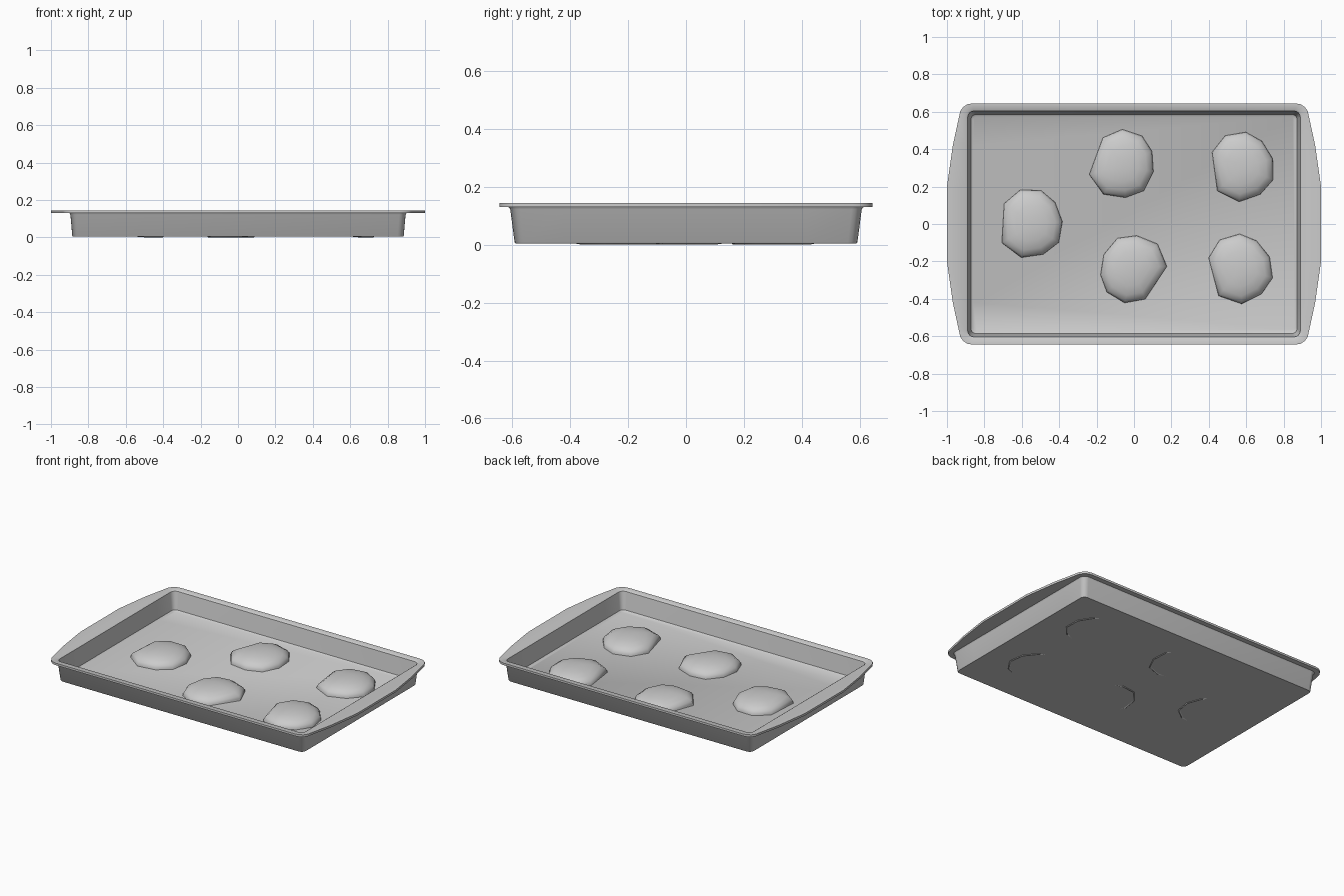
import bpy
import bmesh
import math

cube = bpy.data.objects.get("Cube")
if cube:
    bpy.data.objects.remove(cube, do_unlink=True)

GREY = (0.6, 0.6, 0.6, 1.0)
grey = bpy.data.materials.new("grey")
grey.use_nodes = True
grey.diffuse_color = GREY
grey.node_tree.nodes["Principled BSDF"].inputs["Base Color"].default_value = GREY


def loft(name, rings, angle):
    """Skin a stack of closed loops, cap both ends, shade smooth."""
    bm = bmesh.new()
    loops = [[bm.verts.new(p) for p in ring] for ring in rings]
    for low, high in zip(loops, loops[1:]):
        for i in range(len(low)):
            j = (i + 1) % len(low)
            bm.faces.new((low[i], low[j], high[j], high[i]))
    bm.faces.new(loops[0][::-1])
    bm.faces.new(loops[-1])
    bmesh.ops.recalc_face_normals(bm, faces=bm.faces)
    mesh = bpy.data.meshes.new(name)
    bm.to_mesh(mesh)
    bm.free()
    mesh.materials.append(grey)
    obj = bpy.data.objects.new(name, mesh)
    bpy.context.collection.objects.link(obj)
    bpy.ops.object.select_all(action="DESELECT")
    obj.select_set(True)
    bpy.context.view_layer.objects.active = obj
    bpy.ops.object.shade_smooth_by_angle(angle=math.radians(angle))
    return obj


def tray_loop(hx, hy, r, z, bulge=0.0):
    """Rounded rectangle whose short sides can swell into handles."""
    quarter = [(hx + bulge, 0.2), (hx + bulge * 0.52, 0.42)]
    for k in range(5):
        a = math.pi / 8 * k
        quarter.append((hx - r + r * math.cos(a), hy - r + r * math.sin(a)))
    half = quarter + [(-x, y) for x, y in reversed(quarter)]
    return [(x, y, z) for x, y in half + [(-x, -y) for x, y in half]]


# Baking tray: outside wall, flared rim with end handles, inside wall, floor
loft("baking_tray", [
    tray_loop(0.882, 0.588, 0.03, 0.004),
    tray_loop(0.886, 0.592, 0.033, 0.008),
    tray_loop(0.896, 0.607, 0.035, 0.122),
    tray_loop(0.902, 0.613, 0.038, 0.130),
    tray_loop(0.935, 0.645, 0.07, 0.130, 0.065),
    tray_loop(0.935, 0.645, 0.07, 0.144, 0.065),
    tray_loop(0.898, 0.611, 0.038, 0.144),
    tray_loop(0.889, 0.604, 0.033, 0.138),
    tray_loop(0.872, 0.586, 0.028, 0.026),
    tray_loop(0.860, 0.575, 0.02, 0.018),
], 40)

# Cookies: one lumpy outline, turned differently for each
OUTLINE = [(-0.005, 0.187), (-0.112, 0.155), (-0.171, 0.059), (-0.118, -0.144),
           (0.005, -0.187), (0.112, -0.134), (0.171, -0.048), (0.155, 0.064),
           (0.086, 0.15)]
# Scale and height of each level of the dome
LEVELS = [(0.99, 0.03), (0.94, 0.045), (0.78, 0.062), (0.52, 0.074), (0.22, 0.08)]
# Each cookie's x, y and turn in degrees
PLACES = [(-0.55, 0.0, -18), (-0.06, 0.315, -35), (0.58, 0.305, -7),
          (-0.01, -0.235, 132), (0.57, -0.24, 0)]

# The underside is hollow, and its rim tilts down on one side
underside = [[(x * 0.7, y * 0.7, 0.022) for x, y in OUTLINE],
             [(x * 0.88, y * 0.88, max(0.0, 0.008 - 0.09 * x)) for x, y in OUTLINE],
             [(x, y, 0.018) for x, y in OUTLINE]]
dome = [[(x * s, y * s, z) for x, y in OUTLINE] for s, z in LEVELS]
for n, (x, y, turn) in enumerate(PLACES, 1):
    cookie = loft(f"cookie_{n}", underside + dome, 50)
    cookie.location = (x, y, 0)
    cookie.rotation_euler.z = math.radians(turn)
